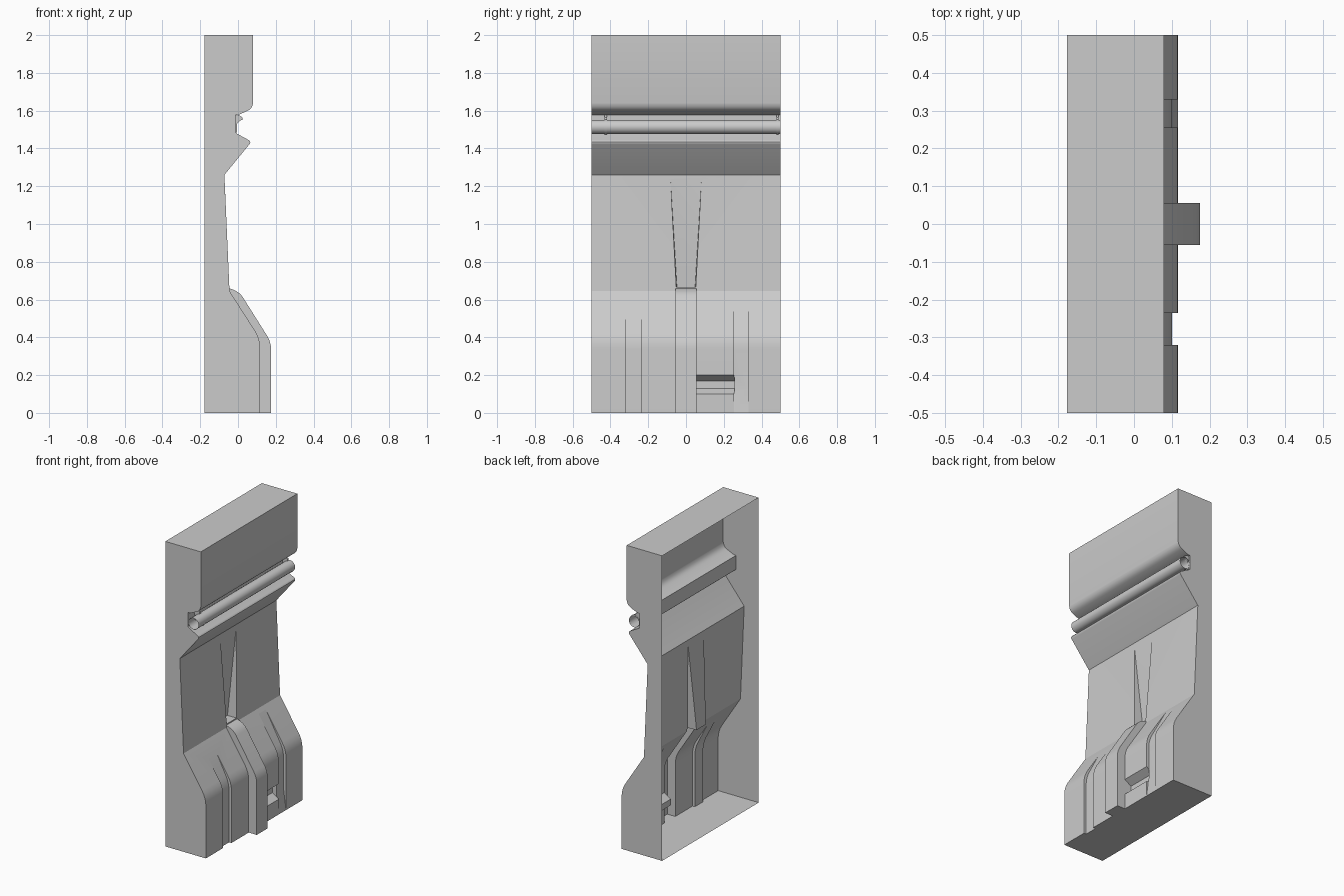
import bpy, bmesh, math
from mathutils import Vector

if "Cube" in bpy.data.objects:
    bpy.data.objects.remove(bpy.data.objects["Cube"])

BACK = -0.177


def make_object(name, bm):
    bmesh.ops.recalc_face_normals(bm, faces=bm.faces)
    mesh = bpy.data.meshes.new(name)
    bm.to_mesh(mesh)
    bm.free()
    ob = bpy.data.objects.new(name, mesh)
    bpy.context.collection.objects.link(ob)
    return ob


def rounded(points, steps=4):
    """Points are (x, z) or (x, z, r); corners with r become curves."""
    out = []
    n = len(points)
    for i, p in enumerate(points):
        c = Vector(p[:2])
        if len(p) == 2:
            out.append(c)
            continue
        a, b = (c + (Vector(points[j % n][:2]) - c).normalized() * p[2]
                for j in (i - 1, i + 1))
        for k in range(steps + 1):
            t = k / steps
            out.append(a * (1 - t) ** 2 + c * 2 * t * (1 - t) + b * t * t)
    return out


def extrude(name, points, y0, y1):
    bm = bmesh.new()
    f = bm.faces.new([bm.verts.new((p.x, y0, p.y)) for p in rounded(points)])
    r = bmesh.ops.extrude_face_region(bm, geom=[f])
    for v in r["geom"]:
        if isinstance(v, bmesh.types.BMVert):
            v.co.y = y1
    return make_object(name, bm)


def boolean(target, other, op):
    m = target.modifiers.new(op, "BOOLEAN")
    m.operation, m.object, m.solver = op, other, "EXACT"
    bpy.context.view_layer.objects.active = target
    bpy.ops.object.modifier_apply(modifier=m.name)
    bpy.data.objects.remove(other)


def smooth(ob):
    bpy.ops.object.select_all(action="DESELECT")
    ob.select_set(True)
    bpy.context.view_layer.objects.active = ob
    bpy.ops.object.shade_smooth_by_angle(angle=math.radians(30))


# Main wall panel profile
wall = extrude("wall_panel", [
    (BACK, 0), (0.117, 0), (0.117, 0.393, 0.05), (-0.045, 0.645),
    (-0.072, 1.26), (0.072, 1.436, 0.018), (-0.005, 1.478),
    (-0.013, 1.485), (-0.013, 1.577), (0.008, 1.58),
    (0.073, 1.609, 0.025), (0.08, 1.64), (0.08, 2), (BACK, 2)], -0.5, 0.5)

# Lower grooves, fading out at the top of the slope
boolean(wall, extrude("cut", [
    (0.1, -0.1), (0.1, 0.385, 0.05), (0.010, 0.56), (0.3, 0.56), (0.3, -0.1)],
    -0.32, -0.235), "DIFFERENCE")
boolean(wall, extrude("cut", [
    (0.1195, -0.02), (0.1, 0.13), (0.1, 0.385, 0.05), (-0.029, 0.62),
    (0.3, 0.62), (0.3, -0.02)], 0.255, 0.33), "DIFFERENCE")

# Slot between rib and right groove
boolean(wall, extrude("cut", [
    (0.3, 0.2), (0.117, 0.2), (0.07, 0.17), (0.07, 0.13), (0.117, 0.1),
    (0.3, 0.1)], 0.03, 0.2555), "DIFFERENCE")

# Tapered recess above the rib
bm = bmesh.new()
for x, y, z in ((-0.11, 0.048, 0.667), (0.1, 0.06, 0.667),
                (-0.071, 0.082, 1.24), (0.1, 0.082, 1.24)):
    for s in (-1, 1):
        bm.verts.new((x, y * s, z))
bmesh.ops.convex_hull(bm, input=bm.verts)
boolean(wall, make_object("cut", bm), "DIFFERENCE")

# Central rib
boolean(wall, extrude("rib", [
    (-0.1, 0), (0.175, 0), (0.175, 0.375, 0.04), (0.008, 0.64, 0.035),
    (-0.0465, 0.66), (-0.1, 0.6)], -0.056, 0.056), "UNION")

# The panel is hollow and open at the back
bm = bmesh.new()
bm.from_mesh(wall.data)
bmesh.ops.delete(bm, context="FACES", geom=[
    f for f in bm.faces if all(v.co.x < BACK + 0.001 for v in f.verts)])
bm.to_mesh(wall.data)
bm.free()
smooth(wall)


def tube(name, radius, y0, y1, caps):
    bpy.ops.mesh.primitive_cylinder_add(
        vertices=20, radius=radius, depth=y1 - y0, end_fill_type=caps,
        location=(0.027, (y0 + y1) / 2, 1.514), rotation=(math.pi / 2, 0, 0))
    ob = bpy.context.object
    ob.name = name
    smooth(ob)


# Pipe in the channel, with clamps
tube("pipe", 0.037, -0.5, 0.5, "NOTHING")
for i, y in enumerate((-0.425, 0.485)):
    tube(f"clamp_ring_{i}", 0.039, y - 0.006, y + 0.006, "NOTHING")
    extrude(f"clamp_bracket_{i}", [
        (-0.012, 1.484), (-0.006, 1.484), (-0.006, 1.53), (0.01, 1.547),
        (0.025, 1.552), (0.022, 1.565), (0.006, 1.576), (-0.012, 1.575)],
        y - 0.006, y + 0.006)
